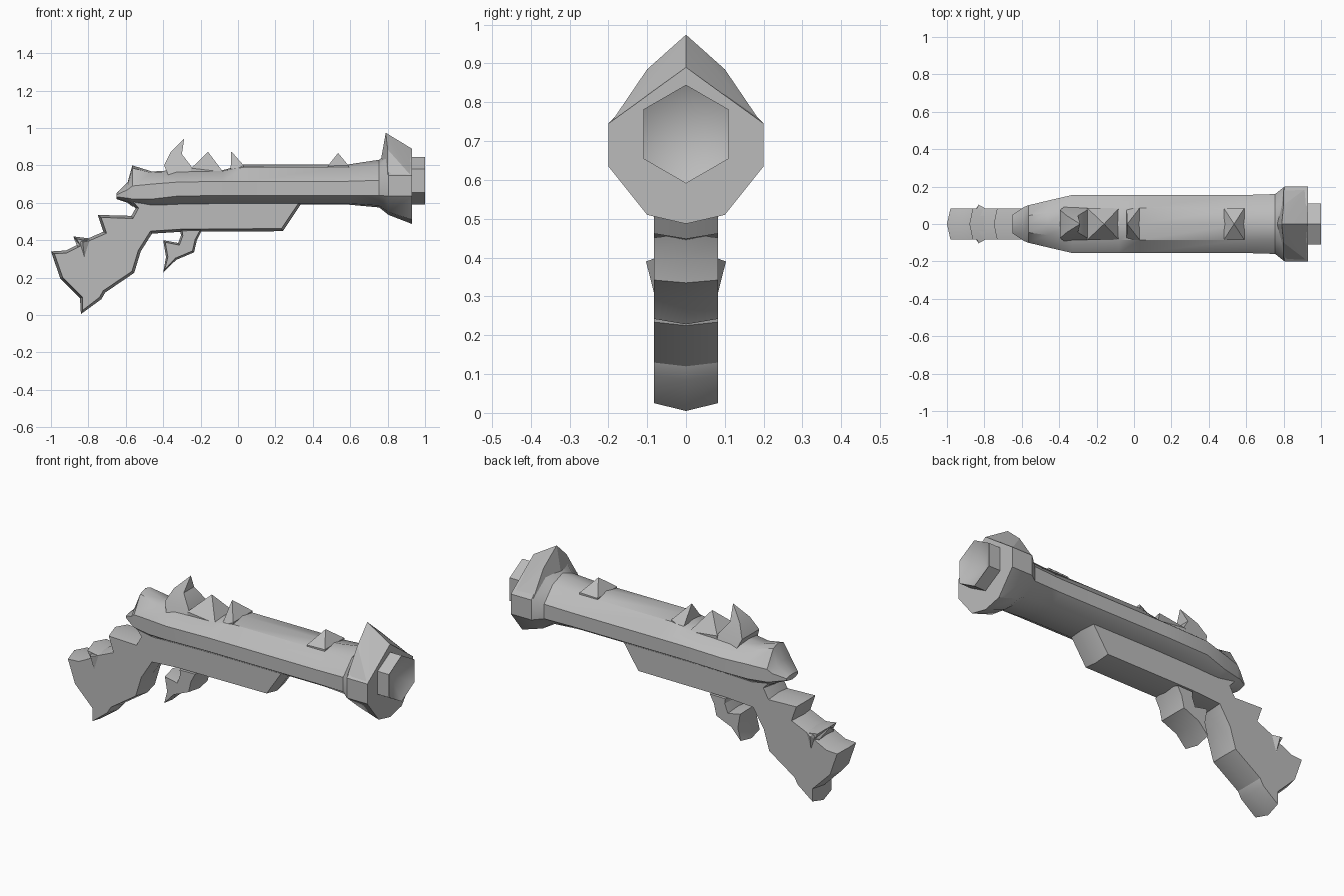
import bpy, bmesh, math
from mathutils import Vector

if "Cube" in bpy.data.objects:
    bpy.data.objects.remove(bpy.data.objects["Cube"])

grey = bpy.data.materials.new("grey metal")
grey.diffuse_color = (0.5, 0.5, 0.5, 1)
grey.use_nodes = True
grey.node_tree.nodes["Principled BSDF"].inputs["Base Color"].default_value = grey.diffuse_color


def finish(name, bm, angle=40):
    bmesh.ops.recalc_face_normals(bm, faces=bm.faces)
    mesh = bpy.data.meshes.new(name)
    bm.to_mesh(mesh)
    bm.free()
    ob = bpy.data.objects.new(name, mesh)
    bpy.context.collection.objects.link(ob)
    mesh.materials.append(grey)
    bpy.ops.object.select_all(action='DESELECT')
    ob.select_set(True)
    bpy.context.view_layer.objects.active = ob
    bpy.ops.object.shade_smooth_by_angle(angle=math.radians(angle))
    return ob


def loft(name, rings, angle=40):
    """Skin closed rings of equal length and cap both ends; a one-point ring makes a tip."""
    bm = bmesh.new()
    rows = [[bm.verts.new(p) for p in r] for r in rings]
    for a, b in zip(rows, rows[1:]):
        n = max(len(a), len(b))
        for i in range(n):
            j = (i + 1) % n
            if len(b) == 1:
                bm.faces.new((a[i], a[j], b[0]))
            else:
                bm.faces.new((a[i], a[j], b[j], b[i]))
    for r in (rows[0], rows[-1]):
        if len(r) > 2:
            bm.faces.new(r)
    return finish(name, bm, angle)


def inset(pts, d):
    """Shrink a counter-clockwise outline by d."""
    out = []
    for i, p in enumerate(pts):
        p, a, b = Vector(p), Vector(pts[i - 1]), Vector(pts[(i + 1) % len(pts)])
        e, f = (p - a).normalized(), (b - p).normalized()
        m = Vector((-e.y - f.y, e.x + f.x))
        m = m.normalized() if m.length > 1e-4 else Vector((-e.y, e.x))
        out.append(p + m * min(d / max(m.dot(Vector((-e.y, e.x))), 0.5), 1.6 * d))
    return out


def ridged_plate(name, pts, w, d):
    """Flat-sided plate whose rim swells to a ridge along the middle."""
    small = inset(pts, d)
    ring = lambda o, y: [(p[0], y, p[1]) for p in o]
    return loft(name, [ring(small, -w), ring(pts, 0), ring(small, w)], 25)


def hull(name, pts, angle=20):
    bm = bmesh.new()
    for p in pts:
        bm.verts.new(p)
    bmesh.ops.convex_hull(bm, input=bm.verts)
    return finish(name, bm, angle)


# Barrel: x, top, shoulder (y, z), side (y, high, low), lower (y, z), bottom
stations = [
    (-.65, .65, .03, .648, .05, .642, .632, .03, .625, .62),
    (-.59, .71, .05, .70, .09, .67, .625, .05, .605, .60),
    (-.565, .80, .045, .785, .10, .69, .62, .07, .595, .58),
    (-.46, .767, .06, .76, .125, .70, .62, .08, .585, .57),
    (-.33, .775, .085, .765, .155, .71, .635, .085, .592, .59),
    (-.08, .775, .085, .77, .155, .715, .64, .085, .596, .59),
    (.03, .805, .085, .79, .155, .715, .64, .085, .596, .59),
    (.59, .805, .085, .79, .155, .715, .64, .085, .596, .59),
    (.755, .83, .085, .80, .16, .72, .64, .085, .585, .575),
    (.805, .87, .10, .85, .20, .745, .635, .10, .55, .535),
    (.93, .89, .10, .8175, .20, .745, .635, .10, .51, .487),
]


def barrel_ring(x, top, ys, zs, yw, zh, zl, yl, zb, bot):
    half = [(ys, zs), (yw, zh), (yw, zl), (yl, zb)]
    pts = [(0, top)] + half + [(0, bot)] + [(-y, z) for y, z in reversed(half)]
    return [(x, y, z) for y, z in pts]


loft("barrel", [barrel_ring(*s) for s in stations], 35)


# Muzzle plug: hexagon with a hollow cone in its end
def hexagon(x, r):
    return [(x, r * 0.127 * math.sin(i * math.pi / 3),
             0.718 + r * 0.127 * math.cos(i * math.pi / 3)) for i in range(6)]


loft("muzzle_plug", [hexagon(.90, 1), hexagon(1, 1), [(.93, 0, .718)]], 40)

# Stock with grip and fore-end
stock = [(-.84, .005), (-.73, .085), (-.71, .12), (-.555, .225), (-.52, .34), (-.46, .435),
         (-.30, .445), (.24, .448), (.345, .605), (.30, .65), (-.50, .66), (-.58, .605),
         (-.548, .57), (-.57, .53), (-.75, .535), (-.72, .445), (-.80, .41), (-.88, .42),
         (-.86, .375), (-.92, .345), (-1, .34), (-.95, .195), (-.845, .09)]
ridged_plate("stock", stock, .083, .014)

# Trigger hook
hook = [(-.40, .228), (-.33, .295), (-.235, .335), (-.22, .40), (-.19, .46), (-.31, .46),
        (-.305, .425), (-.32, .385), (-.40, .40), (-.385, .31)]
ridged_plate("trigger_hook", hook, .083, .010)


# Pyramid thorns along the top of the barrel
def thorn(name, x0, z0, x1, z1, tip, w=.085):
    low = .72
    base = [(x0, -w, z0), (x1, -w, z1), (x1, w, z1), (x0, w, z0)]
    hull(name, base + [(x, y, low) for x, y, z in base] + [tip])


thorn("thorn_rear", -.25, .785, -.08, .765, (-.16, 0, .872))
thorn("thorn_middle", -.04, .765, .03, .80, (-.036, 0, .875))
thorn("thorn_front", .48, .797, .59, .80, (.535, 0, .866))

# Crest over the muzzle flare
hull("muzzle_crest", [(.765, 0, .835), (.79, 0, .974), (.93, 0, .889)] +
     [p for s in (-1, 1) for p in ((.80, s * .10, .885), (.80, s * .19, .75), (.925, s * .195, .745))])

# Hooked horn behind the thorns
horn = [[(x, s * w, z) for x, z, s in ((a, za, -1), (b, zb, -1), (b, zb, 1), (a, za, 1))]
        for a, za, b, zb, w in ((-.37, .74, -.23, .74, .095), (-.395, .80, -.25, .795, .075),
                                (-.36, .87, -.30, .86, .045))]
loft("horn", horn + [[(-.288, 0, .942)]], 35)

# Side spurs on the back of the grip
hull("grip_spurs", [(-.88, 0, .415), (-.80, 0, .40)] +
     [p for s in (-1, 1) for p in ((-.83, s * .103, .39), (-.86, s * .06, .37),
                                   (-.78, s * .075, .40), (-.82, s * .08, .30))])
